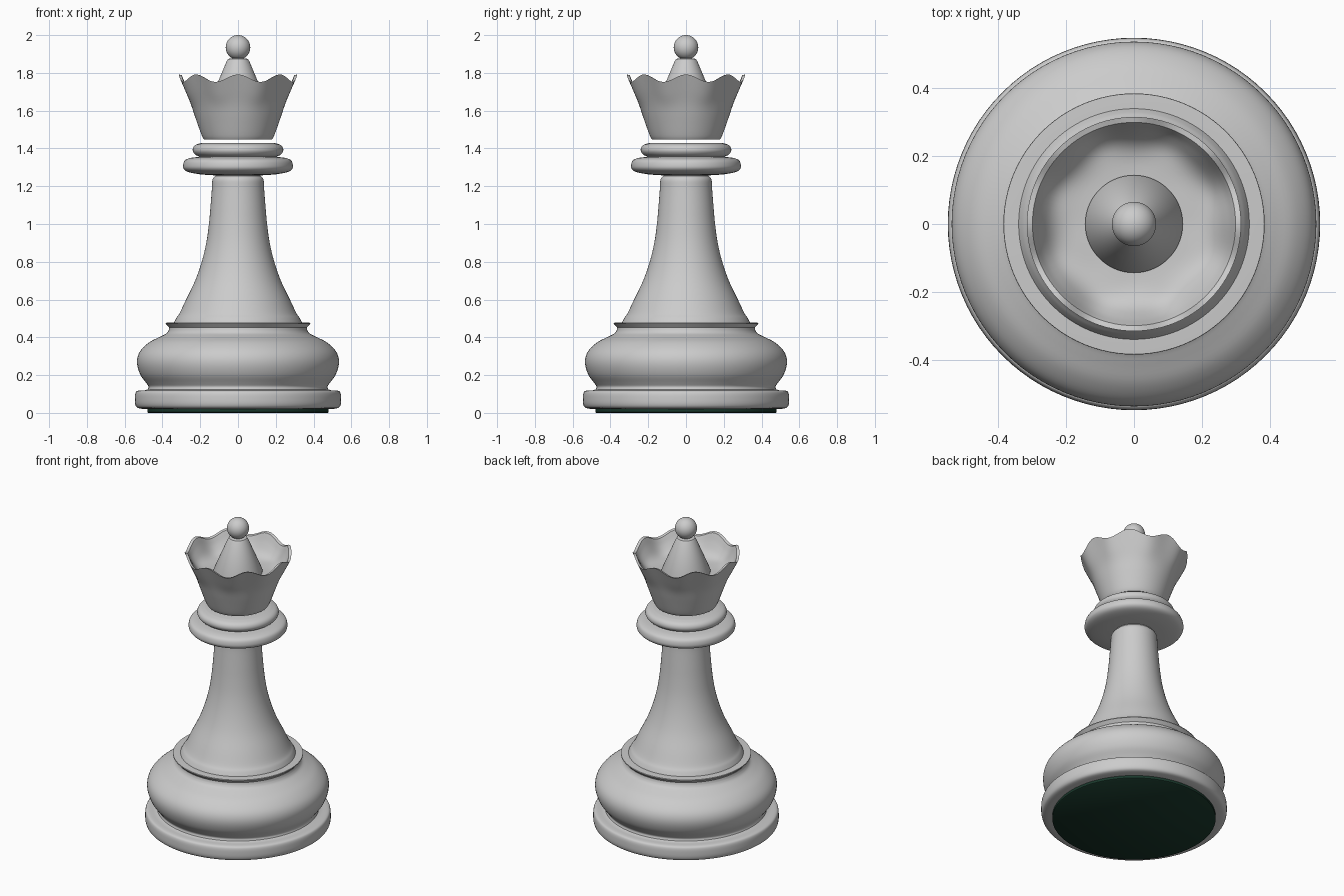
import bpy, bmesh, math
from mathutils import Vector

if "Cube" in bpy.data.objects:
    bpy.data.objects.remove(bpy.data.objects["Cube"])

SEG = 96


def finish(bm, name, angle=40):
    bmesh.ops.remove_doubles(bm, verts=bm.verts, dist=1e-5)
    bmesh.ops.recalc_face_normals(bm, faces=bm.faces)
    me = bpy.data.meshes.new(name)
    bm.to_mesh(me)
    bm.free()
    ob = bpy.data.objects.new(name, me)
    bpy.context.collection.objects.link(ob)
    bpy.ops.object.select_all(action='DESELECT')
    ob.select_set(True)
    bpy.context.view_layer.objects.active = ob
    bpy.ops.object.shade_smooth_by_angle(angle=math.radians(angle))
    return ob


def spline(pts, n=4):
    # Catmull-Rom curve through the profile points
    p = [Vector(q) for q in pts]
    p = [2 * p[0] - p[1]] + p + [2 * p[-1] - p[-2]]
    out = []
    for i in range(1, len(p) - 2):
        a, b, c, d = p[i - 1:i + 3]
        for k in range(n):
            t = k / n
            out.append(tuple(0.5 * (2 * b + (c - a) * t + (2 * a - 5 * b + 4 * c - d) * t * t
                                    + (3 * b - a - 3 * c + d) * t ** 3)))
    return out + [tuple(pts[-1])]


def lathe(name, profile, wave=0.0, count=8):
    # Profile rows are (radius, z) or (radius, z, wave weight)
    bm = bmesh.new()
    rings = []
    for row in profile:
        r, z = row[0], row[1]
        w = row[2] if len(row) > 2 else 0
        ring = []
        for i in range(SEG):
            a = 2 * math.pi * i / SEG
            ring.append(bm.verts.new((r * math.cos(a), r * math.sin(a),
                                      z + wave * w * math.cos(count * a))))
        rings.append(ring)
    for lo, hi in zip(rings, rings[1:]):
        for i in range(SEG):
            j = (i + 1) % SEG
            bm.faces.new((lo[i], lo[j], hi[j], hi[i]))
    bm.faces.new(rings[0][::-1])
    bm.faces.new(rings[-1])
    return finish(bm, name)


# Felt pad
felt = lathe("felt_pad", [(0.475, 0.0), (0.48, 0.004), (0.48, 0.03)])
mat = bpy.data.materials.new("green_felt")
mat.diffuse_color = (0.01, 0.04, 0.025, 1)
mat.use_nodes = True
mat.node_tree.nodes["Principled BSDF"].inputs["Base Color"].default_value = mat.diffuse_color
felt.data.materials.append(mat)

# Base: foot disc, cove, wide bulge and sharp upper ring
foot = spline([(0.50, 0.02), (0.532, 0.027), (0.544, 0.045), (0.546, 0.075),
               (0.543, 0.105), (0.53, 0.117), (0.49, 0.12)], 3)
bulge = spline([(0.477, 0.125), (0.474, 0.14), (0.487, 0.16), (0.516, 0.20), (0.533, 0.25),
                (0.532, 0.295), (0.512, 0.335), (0.468, 0.375), (0.415, 0.402),
                (0.38, 0.42), (0.367, 0.437)])
lathe("base", foot + bulge + [(0.365, 0.452), (0.383, 0.472), (0.382, 0.477), (0.34, 0.479)])

# Stem
stem = spline([(0.336, 0.485), (0.325, 0.505), (0.308, 0.53), (0.275, 0.60), (0.227, 0.70),
               (0.192, 0.80), (0.168, 0.90), (0.154, 1.0), (0.145, 1.1), (0.138, 1.19),
               (0.135, 1.235), (0.12, 1.255)])
lathe("stem", [(0.34, 0.475)] + stem + [(0.12, 1.28)])

# Two collar rings
lower = spline([(0.13, 1.258), (0.20, 1.263), (0.262, 1.275), (0.287, 1.292), (0.29, 1.315),
                (0.28, 1.338), (0.25, 1.35), (0.21, 1.355)])
upper = spline([(0.205, 1.357), (0.226, 1.367), (0.239, 1.385), (0.237, 1.405),
                (0.222, 1.42), (0.19, 1.43)])
lathe("collar", lower + upper)

# Scalloped crown, hollow inside
outer = spline([(0.18, 1.447, 0), (0.193, 1.472, 0), (0.225, 1.56, 0.05), (0.25, 1.63, 0.25),
                (0.282, 1.70, 0.65), (0.314, 1.772, 1)])
inner = spline([(0.298, 1.768, 1), (0.275, 1.72, 0.75), (0.24, 1.675, 0.3),
                (0.19, 1.655, 0), (0.10, 1.65, 0)])
lathe("crown", outer + inner, wave=0.02)

# Finial cone and ball
lathe("finial_cone", [(0.143, 1.652), (0.143, 1.665), (0.06, 1.862), (0.052, 1.874), (0.03, 1.878)])
bm = bmesh.new()
bmesh.ops.create_uvsphere(bm, u_segments=48, v_segments=24, radius=0.065)
bmesh.ops.translate(bm, verts=bm.verts, vec=(0, 0, 1.935))
finish(bm, "finial_ball")
